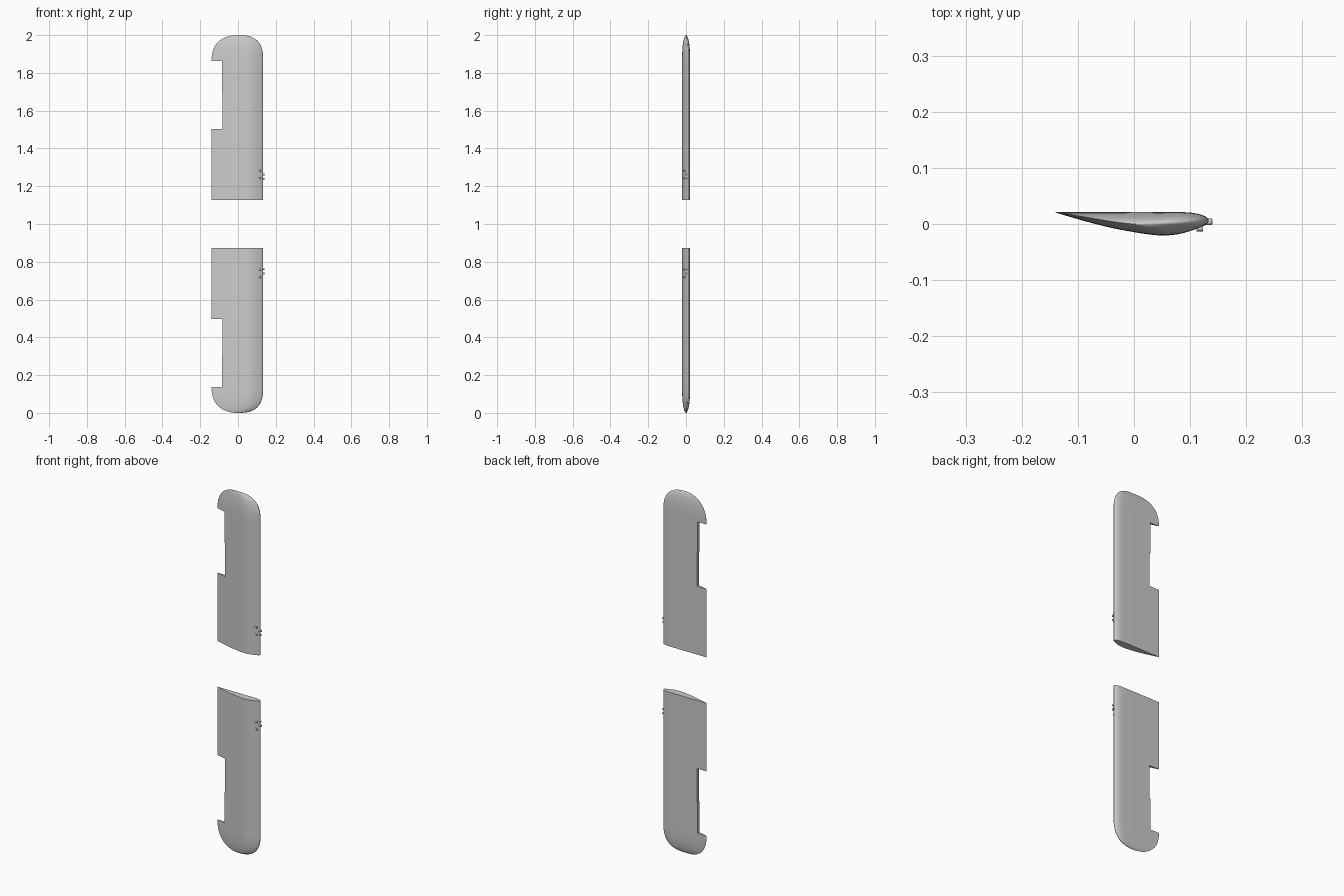
import bpy, bmesh, math
from mathutils import Matrix, Vector

if "Cube" in bpy.data.objects:
    bpy.data.objects.remove(bpy.data.objects["Cube"])

TE, LE = -0.14, 0.133
# Airfoil section (x, y): trailing edge, round the curved side, nose, back along the flat side
SECTION = [(-.14, .0205), (-.11, .0115), (-.08, .003), (-.04, -.007), (0, -.0145),
           (.03, -.019), (.055, -.0205), (.08, -.018), (.1, -.0125), (.118, -.006),
           (.128, -.001), (.133, .005), (.131, .0105), (.124, .015), (.11, .019),
           (.09, .021), (.04, .0215), (-.03, .0215), (-.09, .0215), (-.14, .0215)]
ROOT, TIP_START, TOP = 1.127, 1.865, 2.0


def finish(bm, name, side):
    """Mirror the mesh about z = 1 for the lower panel and make an object."""
    if side < 0:
        for v in bm.verts:
            v.co.z = 2 - v.co.z
    bmesh.ops.recalc_face_normals(bm, faces=bm.faces)
    mesh = bpy.data.meshes.new(name)
    bm.to_mesh(mesh)
    bm.free()
    ob = bpy.data.objects.new(name, mesh)
    bpy.context.collection.objects.link(ob)
    return ob


def smooth(ob, angle):
    bpy.ops.object.select_all(action='DESELECT')
    ob.select_set(True)
    bpy.context.view_layer.objects.active = ob
    bpy.ops.object.shade_smooth_by_angle(angle=math.radians(angle))


def fine_section(n=4):
    """Catmull-Rom refinement of the section."""
    p = [Vector(q) for q in SECTION]
    out = []
    for i in range(len(p) - 1):
        a, b, c, d = p[max(i - 1, 0)], p[i], p[i + 1], p[min(i + 2, len(p) - 1)]
        for k in range(n):
            t = k / n
            out.append(.5 * (2 * b + (c - a) * t + (2 * a - 5 * b + 4 * c - d) * t * t
                             + (3 * b - a - 3 * c + d) * t ** 3))
    return out + [p[-1]]


def wing(side, label):
    # Wing panel: lofted sections with a rounded tip
    bm = bmesh.new()
    pts = fine_section()
    rings = []
    steps = [0] + [math.sin(math.pi / 2 * i / 20) for i in range(1, 20)] + [.9995]
    stations = [(ROOT, 0)] + [(TIP_START + (TOP - TIP_START) * u, u) for u in steps]
    for z, u in stations:
        left = TE * (1 - u ** 2.3) ** (1 / 2.3)
        right = LE * (1 - u ** 2.7) ** (1 / 2.7)
        thick = (1 - u ** 2.6) ** .55
        rings.append([bm.verts.new((left + (p.x - TE) / (LE - TE) * (right - left),
                                    p.y * thick, min(z, TOP))) for p in pts])
    rings[-1][0].co.z = rings[-1][0].co.z
    for v in rings[-1]:
        v.co.z = TOP
    n = len(pts)
    for a, b in zip(rings, rings[1:]):
        for i in range(n):
            j = (i + 1) % n
            bm.faces.new((a[i], a[j], b[j], b[i]))
    bm.faces.new(rings[0])
    bm.faces.new(rings[-1])
    panel = finish(bm, label + "_wing_panel", side)

    # Aileron cut-out: stepped block removed from the trailing edge
    bm = bmesh.new()
    outline = [(-.2, 1.504), (-.081, 1.504), (-.081, 1.69), (-.086, 1.69),
               (-.086, 1.862), (-.2, 1.862)]
    face = bm.faces.new([bm.verts.new((x, -.1, z)) for x, z in outline])
    ext = bmesh.ops.extrude_face_region(bm, geom=[face])
    bmesh.ops.translate(bm, vec=(0, .2, 0),
                        verts=[g for g in ext['geom'] if isinstance(g, bmesh.types.BMVert)])
    cutter = finish(bm, label + "_aileron_cutter", side)
    cutter.hide_render = True
    cutter.hide_viewport = True
    mod = panel.modifiers.new("aileron_cutout", 'BOOLEAN')
    mod.operation = 'DIFFERENCE'
    mod.solver = 'EXACT'
    mod.object = cutter
    smooth(panel, 35)

    # Short stub tubes on the leading edge
    bm = bmesh.new()
    for y, z, x, r in [(.004, 1.262, .133, .006), (-.008, 1.282, .117, .005),
                       (-.008, 1.242, .117, .005), (.004, 1.240, .134, .004)]:
        m = Matrix.Translation((x, y, z)) @ Matrix.Rotation(math.pi / 2, 4, 'Y')
        bmesh.ops.create_cone(bm, cap_ends=True, segments=12, radius1=r, radius2=r,
                              depth=.012, matrix=m)
    smooth(finish(bm, label + "_leading_edge_stubs", side), 35)


wing(1, "upper")
wing(-1, "lower")
